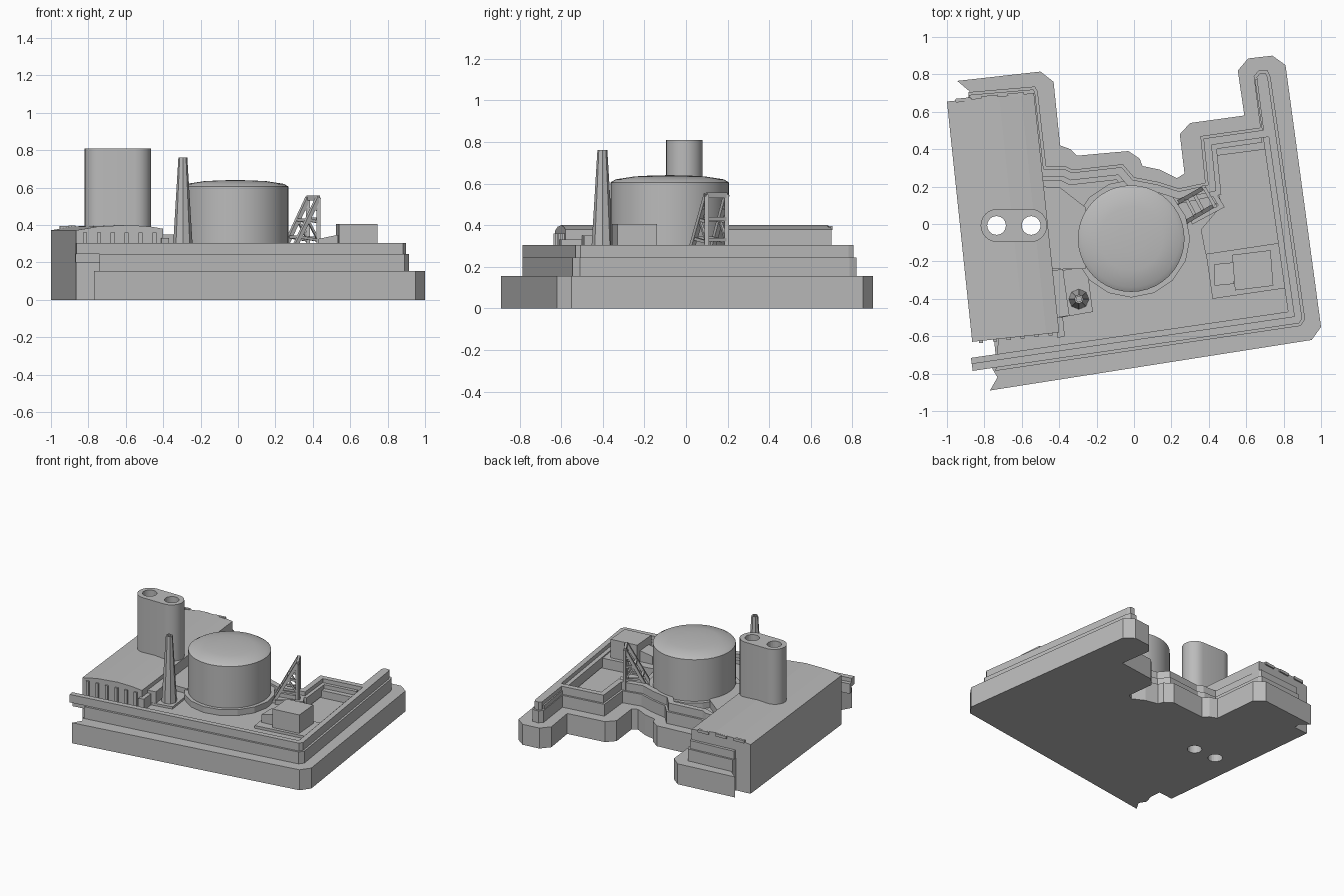
import bpy, bmesh, math
from mathutils import Vector

if "Cube" in bpy.data.objects:
    bpy.data.objects.remove(bpy.data.objects["Cube"])

grey = bpy.data.materials.new("concrete_grey")
grey.use_nodes = True
grey.diffuse_color = (0.5, 0.5, 0.5, 1)
grey.node_tree.nodes["Principled BSDF"].inputs["Base Color"].default_value = (0.5, 0.5, 0.5, 1)


def finish(name, bm, smooth=False):
    bmesh.ops.recalc_face_normals(bm, faces=bm.faces)
    mesh = bpy.data.meshes.new(name)
    bm.to_mesh(mesh)
    bm.free()
    mesh.materials.append(grey)
    ob = bpy.data.objects.new(name, mesh)
    bpy.context.collection.objects.link(ob)
    bpy.context.view_layer.objects.active = ob
    if smooth:
        bpy.ops.object.select_all(action='DESELECT')
        ob.select_set(True)
        bpy.ops.object.shade_smooth_by_angle(angle=math.radians(35))
    return ob


def loft(name, rings, smooth=False, closed=False):
    """Skin a stack of equal rings; cap the ends unless the stack closes on itself."""
    bm = bmesh.new()
    vs = [[bm.verts.new(p) for p in ring] for ring in rings]
    n = len(vs[0])
    pairs = list(zip(vs, vs[1:])) + ([(vs[-1], vs[0])] if closed else [])
    for a, b in pairs:
        for i in range(n):
            j = (i + 1) % n
            bm.faces.new((a[i], a[j], b[j], b[i]))
    if not closed:
        bm.faces.new(vs[0])
        bm.faces.new(vs[-1])
    return finish(name, bm, smooth)


def prism(name, pts, z0, z1, smooth=False):
    return loft(name, [[(x, y, z) for x, y in pts] for z in (z0, z1)], smooth)


def circle(cx, cy, r, n, z=None):
    ring = [(cx + r * math.cos(math.tau * i / n), cy + r * math.sin(math.tau * i / n)) for i in range(n)]
    return ring if z is None else [(x, y, z) for x, y in ring]


def lathe(name, cx, cy, profile, n, smooth=False, closed=False):
    return loft(name, [circle(cx, cy, r, n, z) for r, z in profile], smooth, closed)


def offset(path, d):
    """Shift an open path to its left with mitred corners."""
    pts = [Vector(p) for p in path]
    dirs = [(b - a).normalized() for a, b in zip(pts, pts[1:])]
    out = []
    for i, p in enumerate(pts):
        a, b = dirs[max(i - 1, 0)], dirs[min(i, len(dirs) - 1)]
        na, nb = Vector((-a.y, a.x)), Vector((-b.y, b.x))
        m = (na + nb).normalized()
        out.append(p + m * d / max(m.dot(na), 0.6))
    return out


def wall(name, path, d0, d1, z0, z1):
    return loft(name, [[(a.x, a.y, z0), (b.x, b.y, z0), (b.x, b.y, z1), (a.x, a.y, z1)]
                       for a, b in zip(offset(path, d0), offset(path, d1))])


def beam(name, a, b, w):
    a, b = Vector(a), Vector(b)
    q = (b - a).to_track_quat('Z', 'Y')
    sq = [q @ Vector((x * w / 2, y * w / 2, 0)) for x, y in ((-1, -1), (1, -1), (1, 1), (-1, 1))]
    return loft(name, [[a + s for s in sq], [b + s for s in sq]])


def cut(ob, cutter):
    mod = ob.modifiers.new("cut", 'BOOLEAN')
    mod.operation, mod.solver, mod.object = 'DIFFERENCE', 'EXACT', cutter
    bpy.context.view_layer.objects.active = ob
    bpy.ops.object.modifier_apply(modifier=mod.name)


# Stepped platform
base = prism("base_platform", [
    (-.77, -.89), (.95, -.62), (1, -.55), (.81, .85), (.74, .9), (.61, .885), (.555, .82),
    (.59, .58), (.30, .54), (.245, .48), (.27, .27), (.23, .245), (.14, .29), (.045, .31),
    (.03, .35), (-.03, .39), (-.305, .365), (-.34, .4), (-.395, .42), (-.43, .76), (-.5, .815),
    (-.945, .765), (-.88, .71), (-.89, .6), (-.75, -.6), (-.74, -.7), (-.76, -.77), (-.73, -.82)],
    0, .155)
rim = [(.89, -.545), (.915, -.51), (.73, .785), (.715, .82), (.665, .82), (.64, .79),
       (.675, .515), (.355, .47), (.38, .22), (.24, .19), (.13, .225), (.0, .25), (-.06, .32),
       (-.33, .29), (-.37, .31), (-.47, .31), (-.515, .71), (-.53, .735), (-.885, .705)]
deck = prism("upper_deck", [(-.74, -.785)] + rim + [(-.89, .6), (-.72, -.55)], .155, .245)
court = prism("court_cutter", [(.4, .36), (.71, .4), (.785, -.1), (.385, -.16), (.36, -.03), (.47, .1)], .19, .3)
cut(deck, court)
bpy.data.objects.remove(court)

# Parapet with a lower ledge inside it
edge = [(-.86, -.8)] + rim
wall("parapet", edge, .015, .055, .245, .305)
wall("inner_ledge", edge[:4], .055, .085, .2, .275)
wall("back_ledge", edge[7:], .055, .08, .2, .275)

# Long hall with a gently vaulted roof
bl, br, fr, fl = (Vector(p) for p in ((-1, .655), (-.535, .70), (-.40, -.58), (-.865, -.63)))
crown = [(0, 0), (0, .372), (.25, .392), (.6, .4), (.85, .392), (1, .38), (1, 0)]
hall = loft("long_hall", [[(*a.lerp(b, t), z) for t, z in crown] for a, b in ((fl, fr), (bl, br))])
for i in range(6):
    p = fl.lerp(fr, .1 + .16 * i)
    beam("hall_buttress", (p.x, p.y, .2), (p.x, p.y, .36), .022)
for i in range(3):
    p, q = bl.lerp(br, .1 + .3 * i), bl.lerp(br, .28 + .3 * i)
    beam("roof_edge_block", (*p, .385), (*q, .387), .02)

# Twin flue stack, open all the way down
fx, fy, fr_ = .552, -.008, .088
cap = [(math.cos(math.pi * i / 12), math.sin(math.pi * i / 12)) for i in range(13)]
left = [(-fx + fr_ * s, fy - fr_ * c) for c, s in cap]
right = [(-.732 - fr_ * s, fy + fr_ * c) for c, s in cap]
stack = prism("flue_stack", left + right, .3, .81, True)
for x in (-.735, -.55):
    flue = prism("flue_cutter", circle(x, fy, .05, 24), -.1, 1)
    for ob in (base, deck, hall, stack):
        cut(ob, flue)
    bpy.data.objects.remove(flue)

# Low annexes beside the hall
prism("link_block", [(-.485, .2), (-.395, .195), (-.26, .09), (-.26, -.24), (-.44, -.24)], .2, .3)
prism("chimney_pad", [(-.43, -.25), (-.25, -.235), (-.22, -.47), (-.39, -.5)], .2, .262)
prism("hall_annex", [(-.44, -.25), (-.38, -.24), (-.345, -.49), (-.41, -.5)], .2, .35)
prism("hall_porch", [(-.42, -.5), (-.38, -.5), (-.37, -.6), (-.41, -.61)], .2, .33)

# Tapered chimney
lathe("chimney", -.295, -.402, [(.055, .245), (.024, .76), (.014, .76), (.014, .5)], 8)

# Domed reactor and its skirt
cx, cy = -.015, -.078
lathe("reactor_skirt", cx, cy, [(.315, .2), (.315, .29)], 16)
lathe("domed_reactor", cx, cy, [(.285, .2), (.285, .605), (.26, .62), (.17, .634), (.08, .639), (.01, .64)], 40, True)

# Braced loading frame
top = [Vector((.375, .195, .548)), Vector((.43, .1, .548))]
foot = [Vector((.235, .115, .245)), Vector((.285, .015, .245))]
for t, f in zip(top, foot):
    low = Vector((t.x, t.y, .22))
    beam("frame_post", low, t, .022)
    beam("frame_sloping_leg", f, t, .022)
    for k in (.3, .6, .8):
        beam("frame_rail", low.lerp(t, k), f.lerp(t, k), .015)
    beam("frame_brace", low.lerp(t, .3), f.lerp(t, .6), .012)
for k in (.3, .6, 1):
    beam("frame_front_tie", foot[0].lerp(top[0], k), foot[1].lerp(top[1], k), .018)
for z in (.33, .43, .54):
    beam("frame_back_tie", (*top[0].xy, z), (*top[1].xy, z), .018)
wall("frame_kerb", [(.3, .02), (.45, .1), (.39, .2)], 0, -.025, .19, .275)

# Service building on its pad, with a sloped shed
prism("service_pad", [(.385, -.16), (.785, -.1), (.83, -.34), (.42, -.4)], .18, .265)
prism("service_building", [(.525, -.165), (.73, -.14), (.745, -.33), (.54, -.355)], .25, .405)
loft("sloped_shed", [[(.43, y, .25), (.535, y + .01, .25), (.535, y + .01, .348), (.43, y, .326)]
                     for y in (-.33, -.215)])
